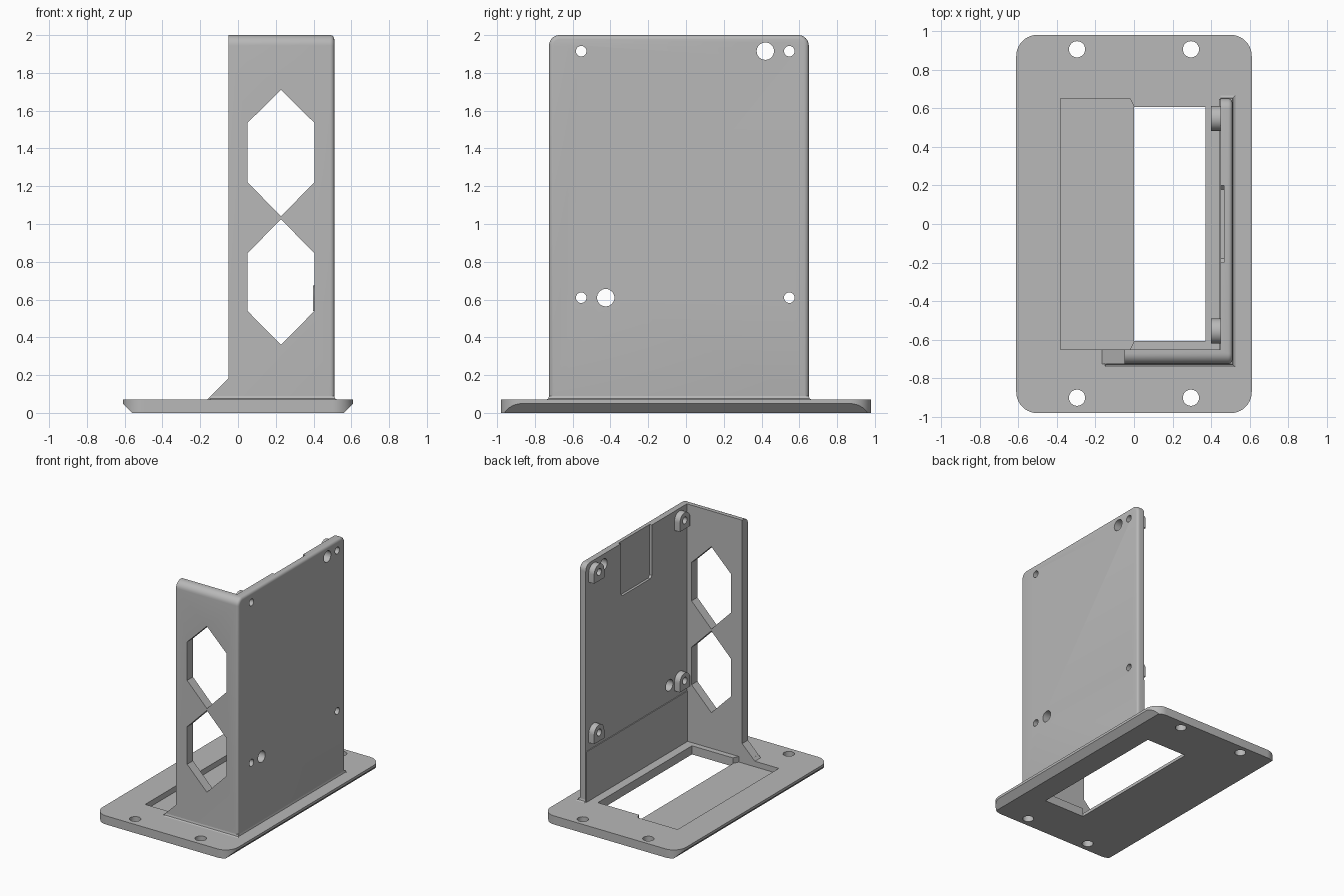
import bpy, bmesh, math

if "Cube" in bpy.data.objects:
    bpy.data.objects.remove(bpy.data.objects["Cube"])

gray = bpy.data.materials.new("light_gray")
gray.diffuse_color = (0.48, 0.48, 0.48, 1)
gray.use_nodes = True
gray.node_tree.nodes["Principled BSDF"].inputs["Base Color"].default_value = gray.diffuse_color


def prism(name, pts, axis, lo, hi, rim=0.0):
    """Extrude a 2D outline along x (y,z), y (x,z) or z (x,y); optionally round the high rim."""
    place = {"x": lambda a, b, t: (t, a, b),
             "y": lambda a, b, t: (a, t, b),
             "z": lambda a, b, t: (a, b, t)}[axis]
    bm = bmesh.new()
    low = [bm.verts.new(place(a, b, lo)) for a, b in pts]
    high = [bm.verts.new(place(a, b, hi)) for a, b in pts]
    n = len(pts)
    bm.faces.new(low)
    top = bm.faces.new(high)
    for i in range(n):
        j = (i + 1) % n
        bm.faces.new((low[i], low[j], high[j], high[i]))
    bmesh.ops.recalc_face_normals(bm, faces=bm.faces)
    if rim:
        bmesh.ops.bevel(bm, geom=list(top.edges), offset=rim, segments=4,
                        profile=0.5, affect='EDGES')
    me = bpy.data.meshes.new(name)
    bm.to_mesh(me)
    bm.free()
    me.materials.append(gray)
    ob = bpy.data.objects.new(name, me)
    bpy.context.collection.objects.link(ob)
    return ob


def arc(cx, cy, r, a0, a1, n):
    return [(cx + r * math.cos(math.radians(a0 + (a1 - a0) * i / n)),
             cy + r * math.sin(math.radians(a0 + (a1 - a0) * i / n))) for i in range(n + 1)]


def circle(cx, cy, r, n=32):
    return arc(cx, cy, r, 0, 360, n)[:-1]


def rect(x0, y0, x1, y1):
    return [(x0, y0), (x1, y0), (x1, y1), (x0, y1)]


def boolean(ob, tool, op='DIFFERENCE'):
    mod = ob.modifiers.new("cut", 'BOOLEAN')
    mod.object, mod.operation, mod.solver = tool, op, 'EXACT'
    bpy.context.view_layer.update()
    deps = bpy.context.evaluated_depsgraph_get()
    me = bpy.data.meshes.new_from_object(ob.evaluated_get(deps))
    ob.modifiers.clear()
    ob.data = me
    bpy.data.objects.remove(tool)


def smooth(ob):
    bpy.ops.object.select_all(action='DESELECT')
    ob.select_set(True)
    bpy.context.view_layer.objects.active = ob
    bpy.ops.object.shade_smooth_by_angle(angle=math.radians(30))


# Base plate: rounded rectangle with the long lower edges chamfered
r = 0.11
outline = (arc(0.61 - r, 0.98 - r, r, 0, 90, 10) + arc(-0.61 + r, 0.98 - r, r, 90, 180, 10)
           + arc(-0.61 + r, -0.98 + r, r, 180, 270, 10) + arc(0.61 - r, -0.98 + r, r, 270, 360, 10))
base = prism("base_plate", outline, "z", 0, 0.07)
chamfer = [(-0.56, 0), (0.56, 0), (0.61, 0.05), (0.61, 0.2), (-0.61, 0.2), (-0.61, 0.05)]
chamfer = [(x * 1.0005, z - 0.0005) for x, z in chamfer]
boolean(base, prism("chamfer_tool", chamfer, "y", -1.2, 1.2), 'INTERSECT')

# Base opening, sunken ledge and mounting holes
boolean(base, prism("opening_tool", rect(0, -0.605, 0.37, 0.605), "z", -0.1, 0.2))
ledge = [(-0.38, -0.65), (-0.02, -0.65), (0.001, -0.605), (0.001, 0.605), (-0.02, 0.65), (-0.38, 0.65)]
boolean(base, prism("ledge_tool", ledge, "z", 0.025, 0.2))
for x in (-0.295, 0.295):
    for y in (-0.9, 0.905):
        boolean(base, prism("bolt_tool", circle(x, y, 0.042), "z", -0.1, 0.2))

# Upright bracket: block with rounded outer edges, hollowed to two walls
r = 0.055
profile = ([(-0.725, 0.065), (0.65, 0.065)] + arc(0.65 - r, 2 - r, r, 0, 90, 8)
           + arc(-0.725 + r, 2 - r, r, 90, 180, 8))
bracket = prism("upright_bracket", profile, "x", -0.05, 0.51, rim=0.022)
boolean(bracket, prism("hollow_tool", rect(-0.5, -0.65, 0.447, 1.2), "z", -0.1, 2.2))

# Elongated hexagonal windows in the front wall
for z0, z1, z2, z3 in ((1.04, 1.222, 1.535, 1.71), (0.36, 0.54, 0.845, 1.025)):
    hexagon = [(0.2275, z0), (0.405, z1), (0.405, z2), (0.2275, z3), (0.05, z2), (0.05, z1)]
    boolean(bracket, prism("window_tool", hexagon, "y", -0.9, -0.6))

# Shallow relief at the top of the side wall
relief = [(-0.18, 1.57), (0.18, 1.57), (0.2, 1.59), (0.2, 2.1), (-0.2, 2.1), (-0.2, 1.59)]
boolean(bracket, prism("relief_tool", relief, "x", 0.4, 0.467))

# Cable holes in the side wall
for y, z in ((0.42, 1.915), (-0.425, 0.61)):
    boolean(bracket, prism("cable_tool", circle(y, z, 0.046), "x", 0.3, 0.7))

# Screw holes and arched bosses
parts = [base, bracket]
for y in (-0.555, 0.547):
    for z in (0.61, 1.915):
        boolean(bracket, prism("screw_tool", circle(y, z, 0.028, 24), "x", 0.3, 0.7))
        arch = [(y - 0.065, z - 0.07), (y + 0.065, z - 0.07)] + arc(y, z, 0.065, 0, 180, 16)
        boss = prism("screw_boss", arch, "x", 0.398, 0.449)
        boolean(boss, prism("screw_tool", circle(y, z, 0.028, 24), "x", 0.3, 0.7))
        parts.append(boss)

# Thickened lower panel inside the side wall
parts.append(prism("lower_panel", rect(-0.652, 0.065, 0.648, 0.48), "x", 0.44, 0.449))

# Triangular gusset at the foot of the front wall
gusset = [(-0.165, 0.065), (-0.165, 0.07), (-0.05, 0.183), (-0.045, 0.183), (-0.045, 0.065)]
parts.append(prism("front_gusset", gusset, "y", -0.725, -0.65))

# Small flared foot where the bracket meets the base
flare = [(-0.74, 0.065), (0.665, 0.065), (0.665, 0.07), (0.654, 0.076), (0.65, 0.09),
         (-0.725, 0.09), (-0.729, 0.076), (-0.74, 0.07)]
foot = prism("flared_foot", flare, "x", -0.165, 0.525)
slope = [(-0.165, 0), (0.525, 0), (0.525, 0.07), (0.514, 0.076), (0.51, 0.09), (0.51, 0.2),
         (-0.04, 0.2), (-0.145, 0.09)]
boolean(foot, prism("slope_tool", slope, "y", -1, 1), 'INTERSECT')
boolean(foot, prism("hollow_tool", rect(-0.5, -0.65, 0.447, 1.2), "z", -0.1, 2.2))
parts.append(foot)

for ob in parts:
    smooth(ob)
